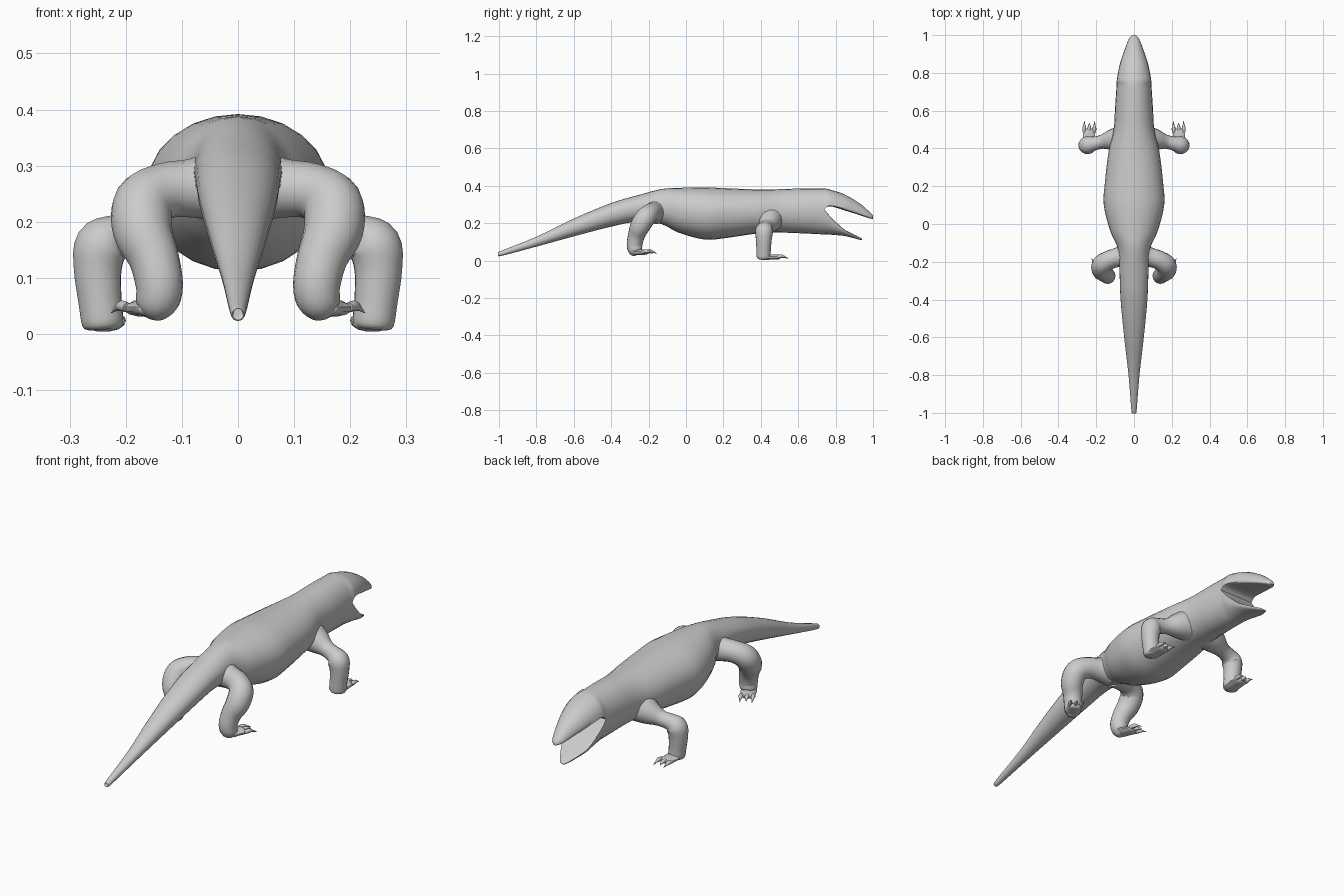
import bpy, bmesh, math
from mathutils import Vector

if "Cube" in bpy.data.objects:
    bpy.data.objects.remove(bpy.data.objects["Cube"])

SIDES = 24
skin = bpy.data.materials.new("grey_skin")
skin.diffuse_color = (0.6, 0.6, 0.6, 1)
skin.use_nodes = True
skin.node_tree.nodes["Principled BSDF"].inputs["Base Color"].default_value = skin.diffuse_color


def spline(rows, steps):
    """Catmull-Rom interpolation of rows of numbers."""
    out = []
    for i in range(len(rows) - 1):
        a, b, c, d = (rows[max(i - 1, 0)], rows[i], rows[i + 1], rows[min(i + 2, len(rows) - 1)])
        for s in range(steps):
            t = s / steps
            out.append([0.5 * (2 * q + (r - p) * t + (2 * p - 5 * q + 4 * r - u) * t * t
                               + (3 * q - p - 3 * r + u) * t ** 3) for p, q, r, u in zip(a, b, c, d)])
    return out + [list(rows[-1])]


def skin_rings(bm, rings, cap_start=True, cap_end=True):
    loops = [[bm.verts.new(p) for p in ring] for ring in rings]
    for a, b in zip(loops, loops[1:]):
        for i in range(len(a)):
            j = (i + 1) % len(a)
            bm.faces.new((a[i], a[j], b[j], b[i]))
    if cap_start:
        bm.faces.new(loops[0][::-1])
    if cap_end:
        bm.faces.new(loops[-1])


def finish(bm, name, mirror=False):
    bmesh.ops.remove_doubles(bm, verts=bm.verts, dist=0.0003)
    bmesh.ops.recalc_face_normals(bm, faces=bm.faces)
    me = bpy.data.meshes.new(name)
    bm.to_mesh(me)
    bm.free()
    me.materials.append(skin)
    ob = bpy.data.objects.new(name, me)
    bpy.context.collection.objects.link(ob)
    bpy.ops.object.select_all(action='DESELECT')
    ob.select_set(True)
    bpy.context.view_layer.objects.active = ob
    bpy.ops.object.shade_smooth_by_angle(angle=math.radians(50))
    if mirror:
        ob.modifiers.new("mirror", 'MIRROR')
    return ob


def section(y, w, zb, zm, zt):
    """Cross-section: elliptical back, slightly squarer belly."""
    ring = []
    for i in range(SIDES):
        a = 2 * math.pi * i / SIDES
        c, s = math.cos(a), math.sin(a)
        z = zm + (zt - zm) * s if s >= 0 else zm - (zm - zb) * abs(s) ** 0.88
        ring.append((w * c, y, z))
    return ring


def tube(bm, rows, steps=4, sides=16, flat=1.0):
    """Round tube along rows of x, y, z, radius; flat squashes it in height."""
    pts = spline(rows, steps)
    pos = [Vector(p[:3]) for p in pts]
    rings, n = [], None
    for i, p in enumerate(pts):
        t = (pos[min(i + 1, len(pos) - 1)] - pos[max(i - 1, 0)]).normalized()
        n = t.orthogonal() if n is None else n - t * n.dot(t)
        n.normalize()
        b = t.cross(n)
        ring = []
        for k in range(sides):
            a = 2 * math.pi * k / sides
            o = (n * math.cos(a) + b * math.sin(a)) * max(p[3], 0.001)
            ring.append(pos[i] + Vector((o.x, o.y, o.z * flat)))
        rings.append(ring)
    skin_rings(bm, rings)


# body, tail and open jaws: y, half width, bottom, widest height, top
trunk = [(-1.0, .008, .03, .038, .046), (-.985, .014, .026, .04, .054), (-.8, .029, .075, .103, .128),
         (-.6, .052, .13, .18, .225), (-.4, .071, .182, .25, .308), (-.25, .077, .21, .285, .352),
         (-.13, .086, .195, .285, .383), (-.04, .125, .15, .275, .389), (.1, .16, .113, .265, .392),
         (.22, .154, .122, .265, .387), (.38, .135, .145, .265, .381), (.5, .108, .15, .265, .382),
         (.62, .1, .146, .27, .386), (.74, .092, .14, .275, .386)]
upper = [(.74, .092, .275, .275, .386), (.77, .09, .291, .294, .38), (.85, .074, .268, .278, .353),
         (.93, .047, .243, .253, .305), (.98, .027, .226, .236, .262), (1.0, .01, .224, .232, .242)]
lower = [(.74, .092, .14, .275, .275), (.77, .087, .139, .236, .238), (.84, .07, .133, .17, .172),
         (.89, .046, .122, .142, .144), (.93, .022, .111, .122, .124), (.94, .008, .11, .114, .117)]
bm = bmesh.new()
for rows, start, end in ((trunk, True, False), (upper, False, True), (lower, False, True)):
    skin_rings(bm, [section(*r) for r in spline(rows, 4)], start, end)
finish(bm, "body")

# front legs: shoulder, elbow, wrist
bm = bmesh.new()
tube(bm, [(.06, .45, .225, .075), (.115, .445, .205, .058), (.17, .435, .186, .037), (.215, .425, .175, .038),
          (.243, .418, .157, .048), (.25, .416, .115, .043), (.246, .415, .06, .039),
          (.241, .415, .018, .037), (.24, .415, .008, .025)])
finish(bm, "front_leg", True)

# hind legs: hip, knee, ankle
bm = bmesh.new()
tube(bm, [(.02, -.16, .265, .07), (.08, -.175, .26, .053), (.13, -.19, .255, .05), (.168, -.215, .232, .054),
          (.17, -.245, .185, .053), (.15, -.265, .135, .045), (.14, -.275, .085, .042),
          (.145, -.27, .052, .037), (.148, -.262, .033, .02)])
finish(bm, "hind_leg", True)

# feet with claws: centre of the ankle, toe direction, length, height
for name, x, y, z, ang, size in (("front_foot", .24, .41, .019, 92, .095), ("hind_foot", .147, -.27, .045, 62, .07)):
    bm = bmesh.new()
    d = Vector((math.cos(math.radians(ang)), math.sin(math.radians(ang)), 0))
    side = Vector((d.y, -d.x, 0))
    base = Vector((x, y, z))
    tube(bm, [(*(base + d * size * t), r) for t, r in ((-.2, .02), (0, .036), (.5, .034), (.85, .032), (1, .018))],
         sides=12, flat=.42)
    for k in (-1, 0, 1):
        p = base + d * size * .8 + side * .024 * k
        rows = [(*(p + d * l + side * .003 * k + Vector((0, 0, h))), r) for l, h, r in
                ((0, .002, .009), (.022, .005, .01), (.04, .001, .005), (.06 - .012 * (k == 0), -.007, .001))]
        tube(bm, rows, steps=3, sides=8)
    finish(bm, name, True)
